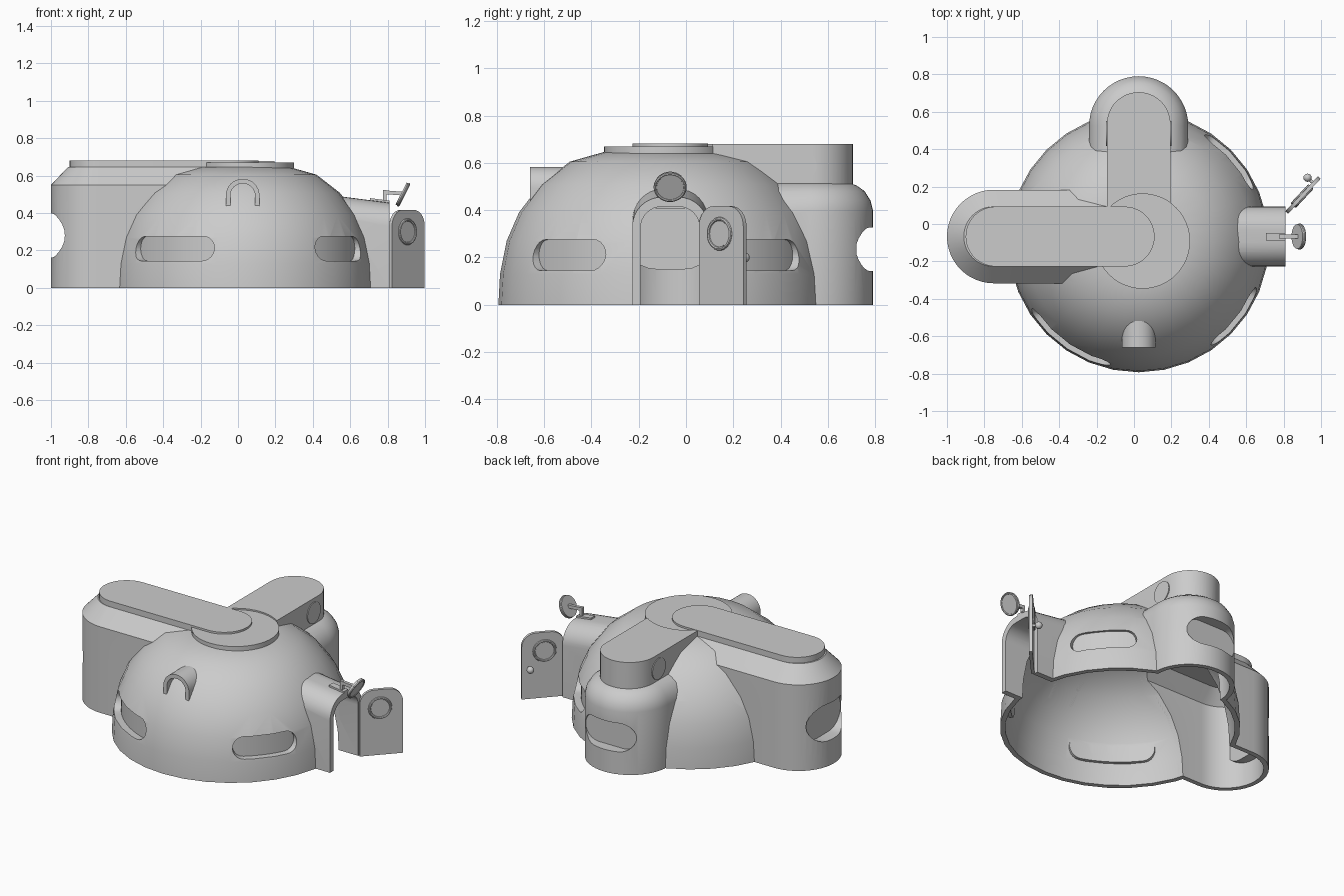
import bpy, bmesh
from math import sin, cos, radians, pi
from mathutils import Vector

if "Cube" in bpy.data.objects:
    bpy.data.objects.remove(bpy.data.objects["Cube"])

CX, CY = 0.025, -0.096     # dome centre
PY = -0.067                # porch and left pod centre line


def loft(name, rings):
    """Closed solid through a list of equal-sized point rings."""
    bm = bmesh.new()
    vs = [[bm.verts.new(p) for p in r] for r in rings]
    n = len(vs[0])
    for a, b in zip(vs, vs[1:]):
        for i in range(n):
            bm.faces.new((a[i], a[(i + 1) % n], b[(i + 1) % n], b[i]))
    bm.faces.new(vs[0][::-1])
    bm.faces.new(vs[-1])
    bmesh.ops.recalc_face_normals(bm, faces=bm.faces)
    me = bpy.data.meshes.new(name)
    bm.to_mesh(me)
    bm.free()
    ob = bpy.data.objects.new(name, me)
    bpy.context.collection.objects.link(ob)
    return ob


def capsule(name, cx, cy, ang, r, length, profile, round_back=False):
    """Upright prism with a round end; profile is (inset, z)."""
    rings = []
    for inset, z in profile:
        rr = r - inset
        pts = [(rr * cos(t), rr * sin(t)) for t in [radians(-90 + 7.5 * i) for i in range(25)]]
        if round_back:
            pts += [(-length - x, -y) for x, y in pts]
        else:
            pts += [(-length, rr), (-length, -rr)]
        c, s = cos(radians(ang)), sin(radians(ang))
        rings.append([(cx + x * c - y * s, cy + x * s + y * c, z) for x, y in pts])
    return loft(name, rings)


def dome_solid(name, profile):
    return loft(name, [[(CX + r * cos(2 * pi * i / 32), CY + r * sin(2 * pi * i / 32), z)
                        for i in range(32)] for r, z in profile])


def arch(hw, top, rad, base=0.0):
    """Flat outline of a doorway with rounded top corners."""
    pts = [(-hw, base)]
    for c, a0 in ((-hw + rad, 180), (hw - rad, 90)):
        pts += [(c + rad * cos(radians(a0 - 11.25 * i)),
                 top - rad + rad * sin(radians(a0 - 11.25 * i))) for i in range(9)]
    return pts + [(hw, base)]


def slot(hw, hh):
    """Flat outline of a long rounded window."""
    d = hw - hh
    return [((d if i < 13 else -d) + hh * cos(t), hh * sin(t))
            for i, t in [(i, radians(-90 + 15 * (i if i < 13 else i - 1))) for i in range(26)]]


def curved_slot(name, mid, half, zc, h, r0, r1):
    """Rounded window shape bent around the dome axis."""
    e = h / 0.66
    a = radians(half)
    end = [(a - e + e * cos(radians(t)), h * sin(radians(t))) for t in (4, 20, 38, 55, 72, 90)]
    flat = [((a - e) * k / 5, h) for k in range(4, 0, -1)]
    cols = [(-s, z) for s, z in end + flat] + [(0, h)] + (end + flat)[::-1]
    return loft(name, [[(CX + r * cos(radians(mid) + s), CY + r * sin(radians(mid) + s), zc + k * z)
                        for r, k in ((r0, -1), (r0, 1), (r1, 1), (r1, -1))] for s, z in cols])


def cut(ob, cutter):
    bpy.context.view_layer.objects.active = ob
    m = ob.modifiers.new("cut", 'BOOLEAN')
    m.operation, m.solver, m.object = 'DIFFERENCE', 'EXACT', cutter
    bpy.ops.object.modifier_apply(modifier=m.name)


def disc(name, loc, axis, r, depth):
    bpy.ops.mesh.primitive_cylinder_add(vertices=32, radius=r, depth=depth, location=loc,
                                        rotation=Vector(axis).to_track_quat('Z', 'Y').to_euler())
    bpy.context.object.name = name


def ring(name, loc, axis, r, tube):
    bpy.ops.mesh.primitive_torus_add(major_radius=r, minor_radius=tube, major_segments=32,
                                     minor_segments=8, location=loc,
                                     rotation=Vector(axis).to_track_quat('Z', 'Y').to_euler())
    bpy.context.object.name = name


def box(name, x0, x1, y0, y1, z0, z1, dz=0.0):
    return loft(name, [[(x, y0, z0 + d), (x, y1, z0 + d), (x, y1, z1 + d), (x, y0, z1 + d)]
                       for x, d in ((x0, 0), (x1, dz))])


# Shell parts
prof = [(0.697, 0), (0.69, 0.13), (0.662, 0.27), (0.61, 0.39), (0.52, 0.508), (0.395, 0.605), (0.25, 0.646)]
block = capsule("rear_upper_block", CX, 0.535, 90, 0.17, 0.455, [(0, 0.47), (0, 0.679)])
shell = [
    block,
    dome_solid("dome", prof),
    capsule("left_pod", -0.75, PY, 180, 0.25, 0.7, [(0, 0), (0, 0.55), (0.09, 0.645)]),
    capsule("rear_pod", CX, 0.525, 90, 0.265, 0.43,
            [(0, 0), (0, 0.40), (0.01, 0.44), (0.035, 0.48), (0.07, 0.505), (0.1, 0.515)]),
    loft("porch", [[(x, PY + u, z) for u, z in arch(0.16, 0.485 - 0.13 * (x - 0.58), 0.125)]
                   for x in (0.48, 0.81)]),
    capsule("top_plate", 0.046, CY + 0.004, 0, 0.254, 0, [(0, 0.625), (0, 0.67)], True),
    capsule("left_roof_plate", -0.74, PY, 180, 0.16, 0.69, [(0, 0.635), (0, 0.682)], True),
    loft("front_vent_hood", [[(CX + u, y, z) for u, z in
                              arch(0.09, 0.583, 0.089, 0.41) + arch(0.066, 0.558, 0.065, 0.41)[::-1]]
                             for y in (-0.66, -0.45)]),
]

# Rear block stops against the round top plate
trim = capsule("trim", 0.046, CY + 0.004, 0, 0.253, 0, [(0, 0.3), (0, 0.8)], True)
cut(block, trim)
bpy.data.objects.remove(trim)

# Hollow interior cutters
in_dome = dome_solid("inner_dome", [(0.667, -0.1)] + [(r - 0.03, z * 0.955) for r, z in prof])
in_left = capsule("inner_left", -0.75, PY, 180, 0.25, 0.65, [(0.03, -0.1), (0.03, 0.54), (0.11, 0.62)])
in_rear = capsule("inner_rear", CX, 0.525, 90, 0.265, 0.4,
                  [(0.03, -0.1), (0.03, 0.40), (0.06, 0.46), (0.1, 0.485)])
in_porch = loft("inner_porch", [[(x, PY + u, z) for u, z in arch(0.125, 0.415, 0.09, -0.1)]
                                for x in (0.4, 0.9)])
cutters = [in_dome, in_left, in_rear, in_porch]


def recess(inner, make):
    """Window pocket: keep a backing behind it, then cut the pocket."""
    backing = make(True)
    cut(inner, backing)
    bpy.data.objects.remove(backing)
    cutters.append(make(False))


# Dome windows
for mid, half in ((234.5, 22.5), (322, 16.8), (41.5, 16.8)):
    recess(in_dome, lambda b: curved_slot("cut_window", mid, half + 0.5 * b, 0.21, 0.066 + 0.006 * b,
                                          0.634 if b else 0.643, 0.75))
# Pod end windows
recess(in_left, lambda b: loft("cut_left", [[(x, PY + u, 0.28 + v) for u, v in slot(0.178 + 0.012 * b, 0.118 + 0.012 * b)]
                                            for x in (-1.1, -0.91 if b else -0.922)]))
recess(in_rear, lambda b: loft("cut_rear", [[(CX + u, y, 0.235 + v) for u, v in slot(0.18 + 0.012 * b, 0.092 + 0.012 * b)]
                                            for y in (0.9, 0.708 if b else 0.72)]))

for ob in shell:
    for c in cutters:
        cut(ob, c)
for c in cutters:
    bpy.data.objects.remove(c)

# Side portholes of the rear block
for side in (-1, 1):
    disc("rear_porthole", (CX + side * 0.168, 0.485, 0.588), (side, 0, 0), 0.067, 0.014)

# Open door, hinged at the porch
hinge = Vector((0.815, 0.06, 0))
u, n = Vector((0.68, 0.73, 0)).normalized(), Vector((-0.73, 0.68, 0)).normalized()
door = loft("door", [[hinge + u * (0.13 + a) + n * d + Vector((0, 0, z)) for a, z in arch(0.128, 0.417, 0.085)]
                     for d in (-0.01, 0.01)])
pc = hinge + u * 0.122 + Vector((0, 0, 0.3))
disc("door_glass", pc, n, 0.055, 0.026)
for side in (-1, 1):
    ring("door_porthole_rim", pc + n * 0.011 * side, n, 0.063, 0.008)
knob = hinge + u * 0.214 + Vector((0, 0, 0.2))
disc("door_knob_stem", knob + n * 0.02, n, 0.008, 0.04)
bpy.ops.mesh.primitive_uv_sphere_add(segments=16, ring_count=8, radius=0.022, location=knob + n * 0.045)
bpy.context.object.name = "door_knob"

# Tilted lamp on the porch roof
box("lamp_base", 0.705, 0.81, PY - 0.02, PY + 0.02, 0.462, 0.48, -0.014)
box("lamp_post", 0.775, 0.793, PY - 0.01, PY + 0.01, 0.455, 0.522)
box("lamp_arm", 0.775, 0.88, PY - 0.01, PY + 0.01, 0.502, 0.522, -0.008)
tilt = Vector((0.89, 0, -0.45))
lamp = Vector((0.88, PY, 0.5))
disc("lamp_disc", lamp, tilt, 0.066, 0.018)
ring("lamp_rim", lamp + tilt * 0.006, tilt, 0.063, 0.007)

# Smooth shading with crisp edges
bpy.ops.object.select_all(action='SELECT')
bpy.context.view_layer.objects.active = door
bpy.ops.object.shade_smooth_by_angle(angle=radians(30))
